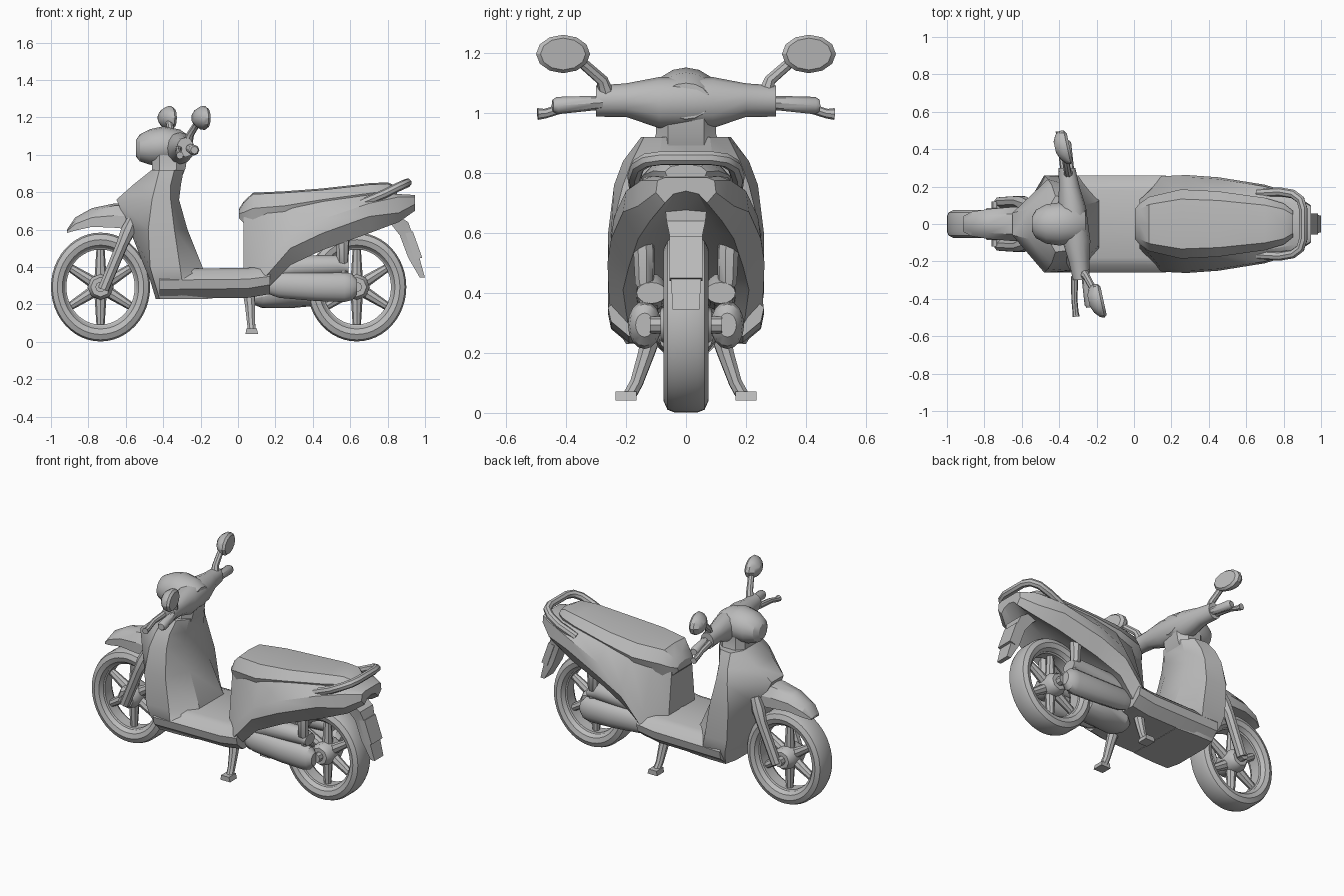
import bpy, bmesh
from math import sin, cos, pi, radians
from mathutils import Vector

cube = bpy.data.objects.get("Cube")
if cube:
    bpy.data.objects.remove(cube, do_unlink=True)

grey = bpy.data.materials.new("plain grey")
grey.use_nodes = True
GREY = (0.5, 0.5, 0.5, 1)
grey.diffuse_color = GREY
grey.node_tree.nodes["Principled BSDF"].inputs["Base Color"].default_value = GREY


def finish(ob, angle=30):
    ob.data.materials.append(grey)
    bpy.ops.object.select_all(action='DESELECT')
    ob.select_set(True)
    bpy.context.view_layer.objects.active = ob
    if ob.type == 'CURVE':
        bpy.ops.object.convert(target='MESH')
    bpy.ops.object.shade_smooth_by_angle(angle=radians(angle))


def loft(name, rings, closed=False, angle=30):
    """Skin a row of equal rings; cap the ends unless closed."""
    bm = bmesh.new()
    rows = [[bm.verts.new(p) for p in ring] for ring in rings]
    n = len(rows[0])
    pairs = list(zip(rows, rows[1:])) + ([(rows[-1], rows[0])] if closed else [])
    for a, b in pairs:
        for i in range(n):
            j = (i + 1) % n
            bm.faces.new((a[i], a[j], b[j], b[i]))
    if not closed:
        bm.faces.new(rows[0])
        bm.faces.new(rows[-1])
    bmesh.ops.recalc_face_normals(bm, faces=bm.faces)
    me = bpy.data.meshes.new(name)
    bm.to_mesh(me)
    bm.free()
    ob = bpy.data.objects.new(name, me)
    bpy.context.collection.objects.link(ob)
    finish(ob, angle)


def across(x, half):
    """Symmetric ring at x from half a (y, z) outline."""
    return [(x, y, z) for y, z in half] + [(x, -y, z) for y, z in reversed(half) if y]


def level(z, half):
    """Symmetric ring at height z from half an (x, y) outline."""
    return [(x, y, z) for x, y in half] + [(x, -y, z) for x, y in reversed(half)]


def tube(name, pts, r, radii=None):
    cu = bpy.data.curves.new(name, 'CURVE')
    cu.dimensions = '3D'
    cu.bevel_depth = r
    cu.bevel_resolution = 2
    cu.use_fill_caps = True
    sp = cu.splines.new('POLY')
    sp.points.add(len(pts) - 1)
    for i, p in enumerate(pts):
        sp.points[i].co = (*p, 1)
        sp.points[i].radius = radii[i] if radii else 1
    ob = bpy.data.objects.new(name, cu)
    bpy.context.collection.objects.link(ob)
    finish(ob, 40)


def oval(x, y, z, ry, rz, n=16):
    return [(x, y + ry * cos(2 * pi * i / n), z + rz * sin(2 * pi * i / n)) for i in range(n)]


# Wheels: tyre, rim, hub and six spokes
RX, RZ, WZ = 0.265, 0.291, 0.293
tyre_half = [(1, .04), (.97, .062), (.87, .075), (.77, .066), (.72, .045)]
rim_half = [(.75, .045), (.69, .035)]


def revolve(name, cx, half):
    prof = half + [(r, -y) for r, y in reversed(half)]
    steps = [2 * pi * i / 48 for i in range(48)]
    loft(name, [[(cx + RX * r * cos(a), y, WZ + RZ * r * sin(a)) for r, y in prof]
                for a in steps], closed=True)


for side, cx in (("front", -.735), ("rear", .635)):
    revolve(side + "_tyre", cx, tyre_half)
    revolve(side + "_rim", cx, rim_half)
    tube(side + "_hub", [(cx, y, WZ) for y in (-.085, -.06, .06, .085)], .07, [.75, 1, 1, .75])
    tube(side + "_axle", [(cx, -.12, WZ), (cx, .12, WZ)], .028)
    for k in range(6):
        a = pi / 2 + k * pi / 3
        ray = Vector((RX * cos(a), 0, RZ * sin(a)))
        c = Vector((cx, 0, WZ))
        tube(side + "_spoke", [c + ray * .15, c + ray * .72], .027, [1.2, .8])

# Front fender
loft("front_fender", [across(x, [(0, z), (w * .6, z - .012), (w, z - d * .5), (w, z - d)])
                      for x, z, w, d in [(-.915, .6, .04, .018), (-.87, .665, .065, .07),
                                         (-.78, .715, .08, .1), (-.66, .74, .09, .13),
                                         (-.55, .74, .09, .14)]])

# Leg shield with a centre spine on the rider's side
shield = [(.23, -.44, .12, -.42, .2, -.3, .2, -.16, .19),
          (.33, -.47, .12, -.45, .25, -.3, .26, -.17, .2),
          (.40, -.5, .1, -.47, .26, -.31, .255, -.19, .12),
          (.6, -.58, .09, -.48, .26, -.34, .25, -.27, .1),
          (.76, -.65, .06, -.46, .24, -.36, .21, -.315, .1),
          (.84, -.56, .08, -.44, .21, -.36, .18, -.305, .09),
          (.92, -.46, .08, -.42, .15, -.34, .14, -.29, .08)]
loft("leg_shield", [level(s[0], list(zip(s[1::2], s[2::2]))) for s in shield])
loft("steering_neck", [level(z, [(-.46, .06), (-.42, w), (-.33, w), (xr, .06)])
                       for z, w, xr in ((.88, .12, -.3), (.93, .1, -.28), (1.0, .1, -.27))])

# Floor board with a lowered side ledge
loft("floor_board", [across(x, [(.19, zb), (.25, zb + .05), (.26, .33 + lift), (.22, .375 + lift),
                                (.18, .39 + lift)])
                     for x, zb, lift in [(-.42, .23, 0), (.05, .235, .005), (.17, .255, .02)]])

# Rear body: slim upper waist, flared side band, arched underside, narrow tail
body = [(.03, .36, .1, .39, .13, .41, .13, .68, .1),
        (.14, .27, .19, .34, .255, .42, .23, .7, .14),
        (.28, .41, .21, .5, .262, .57, .25, .72, .17),
        (.45, .49, .19, .58, .25, .655, .24, .75, .17),
        (.7, .58, .16, .67, .21, .74, .2, .785, .14),
        (.86, .64, .12, .69, .16, .775, .15, .79, .11),
        (.945, .70, .07, .735, .1, .775, .095, .785, .07)]
loft("rear_body", [across(x, [(0, zb + .04), (hb * .6, zb + .03), (hb, zb), (hw, zm),
                              (hc, zc), (ht, zt), (0, zt)])
                   for x, zb, hb, zm, hw, zc, hc, zt, ht in body])

# Seat
seat = [(.005, .66, .71, .08), (.03, .635, .75, .11), (.08, .63, .797, .145),
        (.25, .65, .805, .185), (.45, .7, .82, .175), (.7, .74, .848, .14),
        (.8, .76, .853, .11), (.85, .78, .83, .07)]
loft("seat", [across(x, [(w * .85, zb), (w, zb * .5 + zt * .5), (w * .72, zt - .008), (0, zt)])
              for x, zb, zt, w in seat])

# Grab rail and plate bracket at the tail
rail = [(.66, .165, .74), (.78, .172, .79), (.85, .16, .825), (.89, .13, .843), (.905, .08, .85)]
tube("grab_rail", rail + [(x, -y, z) for x, y, z in reversed(rail)], .024)
flap = [(.78, .69, .07, .05), (.86, .64, .065, .05), (.9, .57, .05, .035),
        (.94, .45, .05, .03), (.985, .345, .045, .014)]
loft("rear_mudflap", [[(x + t, w, z), (x + t, -w, z), (x - t, -w, z), (x - t, w, z)]
                      for x, z, w, t in flap])
loft("number_plate", [[(x, w, z), (x, -w, z), (x - .04, -w, z - .01), (x - .04, w, z - .01)]
                      for x, z, w in [(.935, .59, .055), (.985, .45, .055)]])

# Engine, covers, shocks, fork and stand
loft("engine_block", [oval(x, 0, z, w, h) for x, z, w, h in
                      [(.08, .23, .06, .03), (.13, .24, .1, .06), (.28, .28, .11, .1),
                       (.39, .25, .09, .06)]])
for s, side in ((1, "left"), (-1, "right")):
    loft(side + "_engine_cover", [oval(x, s * .138, z, w, h) for x, z, w, h in
                                  [(.15, .31, .03, .05), (.22, .305, .05, .07),
                                   (.42, .295, .056, .077), (.57, .293, .056, .08),
                                   (.61, .293, .05, .07), (.637, .293, .03, .04)]])
    loft(side + "_air_box", [oval(x, s * .115, z, .05, h) for x, z, h in
                             [(.22, .38, .04), (.3, .4, .06), (.53, .41, .055), (.59, .4, .035)]])
    tube(side + "_shock", [(.57, s * .13, .34), (.565, s * .138, .42), (.56, s * .138, .43),
                           (.56, s * .14, .54), (.56, s * .14, .6)], .036,
         [.6, .7, .9, 1, .8])
    tube(side + "_fork_leg", [(-.56, s * .1, .66), (-.59, s * .11, .59), (-.62, s * .12, .52),
                              (-.72, s * .115, .28)], .038, [.8, 1.05, .85, .8])
    tube(side + "_stand_leg", [(.06, s * .12, .24), (.065, s * .135, .19), (.07, s * .165, .1),
                               (.075, s * .19, .055)], .027, [1.2, 1.05, .85, .85])
    loft(side + "_stand_foot", [[(.04, y, .042), (.108, y, .042), (.1, y, .072), (.045, y, .072)]
                                for y in (s * .165, s * .235)])


# Handlebar, turned slightly to one side
def turned(x, y, z, skew):
    return (x - skew * y, y, z)


loft("headlamp_cowl", [oval(x, 0, z, w, h) for x, z, w, h in
                       [(-.545, 1.035, .04, .045), (-.525, 1.037, .075, .072),
                        (-.47, 1.042, .105, .095), (-.4, 1.047, .115, .105),
                        (-.31, 1.045, .105, .09), (-.26, 1.04, .08, .06)]])
bars = [(-.3, .045, .052, 1.04), (-.2, .055, .056, 1.043), (-.09, .075, .085, 1.035),
        (.09, .075, .085, 1.035), (.2, .055, .056, 1.043), (.3, .045, .052, 1.04)]
loft("handlebar_cowl", [[turned(-.32 + rx * cos(a * pi / 6), y, z + rz * sin(a * pi / 6), .13)
                         for a in range(12)] for y, rx, rz, z in bars], angle=40)
for s, side in ((1, "left"), (-1, "right")):
    tube(side + "_grip", [turned(-.3, s * .28, 1.035, .15), turned(-.3, s * .43, 1.025, .15),
                          turned(-.3, s * .445, 1.025, .15)], .029, [.8, 1, .7])
    tube(side + "_brake_lever", [turned(-.345, s * .28, 1.03, .1),
                                 turned(-.355, s * .4, 1.02, .09),
                                 turned(-.355, s * .47, .998, .09),
                                 turned(-.355, s * .495, .997, .09)], .018, [1.1, .9, .9, 1.1])
    tube(side + "_mirror_stem", [turned(-.31, s * .265, 1.06, .15), turned(-.305, s * .28, 1.11, .18),
                                 turned(-.29, s * .36, 1.18, .22)], .02, [1.4, 1, .9])
    loft(side + "_mirror", [[turned(-.285 + d, s * (.41 + ry * cos(a * pi / 6)),
                                    1.197 + rz * sin(a * pi / 6), .22)
                             for a in range(12)]
                            for d, ry, rz in [(-.048, .03, .022), (-.032, .065, .045),
                                              (-.005, .088, .062), (.018, .09, .064),
                                              (.032, .075, .053)]])
